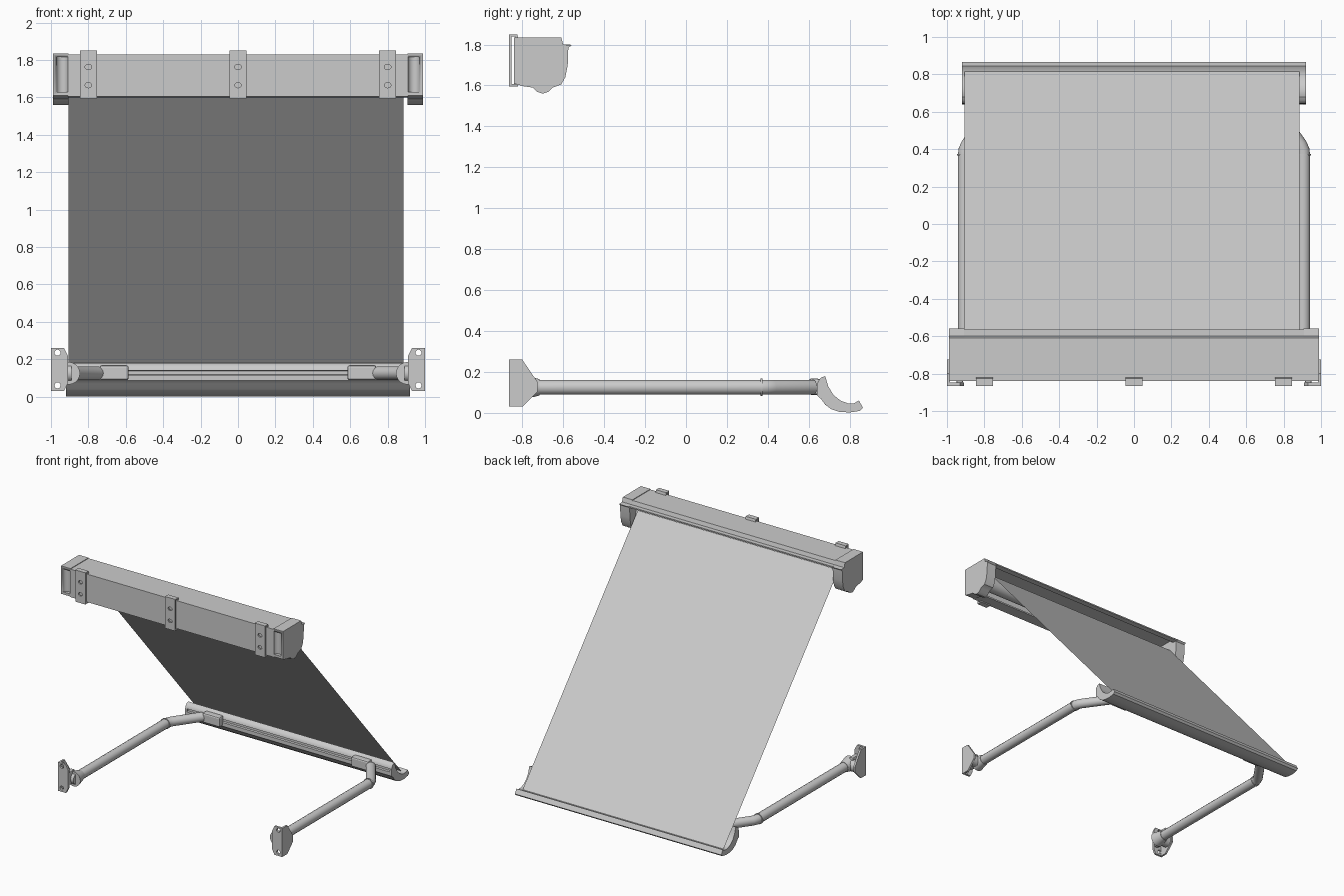
import bpy, bmesh, math
from mathutils import Vector

if "Cube" in bpy.data.objects:
    bpy.data.objects.remove(bpy.data.objects["Cube"])


def activate(ob):
    bpy.ops.object.select_all(action='DESELECT')
    ob.select_set(True)
    bpy.context.view_layer.objects.active = ob


def prism(name, pts, axis, a, b, smooth=False):
    """Extrude a 2D profile along an axis from a to b."""
    place = {'x': lambda p, t: (t, p[0], p[1]),
             'y': lambda p, t: (p[0], t, p[1])}[axis]
    bm = bmesh.new()
    face = bm.faces.new([bm.verts.new(place(p, a)) for p in pts])
    res = bmesh.ops.extrude_face_region(bm, geom=[face])
    step = Vector(place((0, 0), b - a))
    bmesh.ops.translate(bm, vec=step, verts=[v for v in res['geom'] if isinstance(v, bmesh.types.BMVert)])
    bmesh.ops.recalc_face_normals(bm, faces=bm.faces)
    me = bpy.data.meshes.new(name)
    bm.to_mesh(me)
    bm.free()
    ob = bpy.data.objects.new(name, me)
    bpy.context.collection.objects.link(ob)
    if smooth:
        activate(ob)
        bpy.ops.object.shade_smooth_by_angle(angle=math.radians(35))
    return ob


def box(name, x0, x1, y0, y1, z0, z1, bevel=0):
    ob = prism(name, [(y0, z0), (y1, z0), (y1, z1), (y0, z1)], 'x', x0, x1)
    if bevel:
        m = ob.modifiers.new('bevel', 'BEVEL')
        m.width, m.segments = bevel, 2
    return ob


def rod(name, p, q, r1, r2=None, sides=24):
    p, q = Vector(p), Vector(q)
    bpy.ops.mesh.primitive_cone_add(vertices=sides, radius1=r1, radius2=r2 or r1,
                                    depth=(q - p).length, location=(p + q) / 2)
    ob = bpy.context.object
    ob.name = name
    ob.rotation_euler = (q - p).to_track_quat('Z', 'Y').to_euler()
    bpy.ops.object.shade_smooth_by_angle(angle=math.radians(35))
    return ob


def cut(ob, cutter):
    m = ob.modifiers.new('cut', 'BOOLEAN')
    m.operation, m.solver, m.object = 'DIFFERENCE', 'EXACT', cutter
    activate(ob)
    bpy.ops.object.modifier_apply(modifier=m.name)
    bpy.data.objects.remove(cutter)


def tube(name, pts, r):
    cu = bpy.data.curves.new(name, 'CURVE')
    cu.dimensions, cu.bevel_depth, cu.bevel_resolution, cu.use_fill_caps = '3D', r, 5, True
    sp = cu.splines.new('POLY')
    sp.points.add(len(pts) - 1)
    for pt, co in zip(sp.points, pts):
        pt.co = (*co, 1)
    ob = bpy.data.objects.new(name, cu)
    bpy.context.collection.objects.link(ob)
    activate(ob)
    bpy.ops.object.convert(target='MESH')
    bpy.ops.object.shade_smooth_by_angle(angle=math.radians(40))


# Cassette housing: open-front shell with lid, back and bottom lip
shell = [(-.74, 1.60), (-.84, 1.605), (-.84, 1.83), (-.61, 1.83), (-.60, 1.80), (-.565, 1.80),
         (-.565, 1.79), (-.61, 1.79), (-.62, 1.818), (-.828, 1.818), (-.828, 1.617), (-.74, 1.612)]
prism('cassette_housing', shell, 'x', -.91, .91)

# Roller tube inside the cassette
rod('roller', (-.91, -.71, 1.70), (.91, -.71, 1.70), .06)

# Cassette end caps with a scooped back
cap = [(-.84, 1.61), (-.84, 1.835), (-.61, 1.835), (-.60, 1.80), (-.56, 1.797), (-.575, 1.785),
       (-.578, 1.70), (-.59, 1.64), (-.61, 1.605), (-.65, 1.59), (-.67, 1.57), (-.70, 1.56),
       (-.73, 1.57), (-.75, 1.59), (-.80, 1.597)]
for s, side in ((-1, 'left'), (1, 'right')):
    ob = prism('end_cap_' + side, cap, 'x', s * .905, s * .99, True)
    cut(ob, rod('scoop', (s * .94, -.845, 1.63), (s * .94, -.845, 1.815), .032))

# Wall clips: C-shaped straps with two slots
clip = [(-.82, 1.595), (-.865, 1.595), (-.865, 1.85), (-.825, 1.85), (-.82, 1.83), (-.832, 1.83),
        (-.835, 1.838), (-.853, 1.838), (-.853, 1.607), (-.82, 1.607)]
for x in (-.8, 0, .8):
    ob = prism('wall_clip', clip, 'x', x - .045, x + .045)
    for z in (1.762, 1.665):
        slot = [(x + .018 * math.cos(i * math.pi / 8), z + .014 * math.sin(i * math.pi / 8)) for i in range(16)]
        cut(ob, prism('slot', slot, 'y', -.88, -.846))

# Fabric: a single sloping sheet
me = bpy.data.meshes.new('fabric')
me.from_pydata([(-.905, .815, .05), (.885, .815, .05), (.885, -.65, 1.74), (-.905, -.65, 1.74)], [], [(0, 1, 2, 3)])
bpy.context.collection.objects.link(bpy.data.objects.new('fabric', me))

# Front bar: crescent section with a mounting groove at the back
bar = [(.68, .18), (.66, .172), (.645, .155), (.642, .14), (.655, .138), (.655, .118), (.64, .115),
       (.64, .085), (.66, .068), (.68, .04), (.71, .018), (.75, .005), (.80, .002), (.85, .01),
       (.865, .025), (.845, .06), (.82, .047), (.79, .047), (.755, .06), (.72, .088), (.695, .13)]
prism('front_bar', bar, 'x', -.912, .905, True)
solid = [p for p in bar if p not in ((.655, .138), (.655, .118))]
for s, side in ((-1, 'left'), (1, 'right')):
    prism('bar_cap_' + side, solid, 'x', s * .904, s * .92, True)

for s, side in ((-1, 'left'), (1, 'right')):
    # Bent arm with a sleeve at the elbow
    path = [(.905, -.74), (.905, .36), (.902, .395), (.888, .425), (.75, .62)]
    tube('arm_' + side, [(s * x, y, .125) for x, y in path], .037)
    rod('elbow_sleeve_' + side, (s * .905, .365, .125), (s * .905, .375, .125), .042)

    # Foot joining the arm to the front bar
    foot = box('arm_foot_' + side, *sorted((s * .585, s * .74)), .60, .655, .088, .168, .012)

    # Wall bracket: holed plate, tapered side web and pivot socket
    plate = [(1, .03), (.93, .03), (.91, .07), (.91, .22), (.93, .26), (1, .26)]
    ob = prism('wall_plate_' + side, [(s * x, z) for x, z in plate], 'y', -.865, -.848)
    for x, z in ((.965, .235), (.965, .06)):
        cut(ob, rod('hole', (s * x, -.88, z), (s * x, -.83, z), .016, sides=16))
    web = [(-.865, .03), (-.80, .03), (-.725, .105), (-.725, .15), (-.80, .26), (-.865, .26)]
    prism('bracket_web_' + side, web, 'x', s * .985, s * 1.0)
    rod('pivot_socket_' + side, (s * .905, -.80, .125), (s * .905, -.715, .125), .06, .04)
    rod('pivot_pin_' + side, (s * .89, -.78, .125), (s * .99, -.78, .125), .045)
    box('pivot_lug_' + side, *sorted((s * .915, s * .95)), -.85, -.77, .085, .19, .008)
